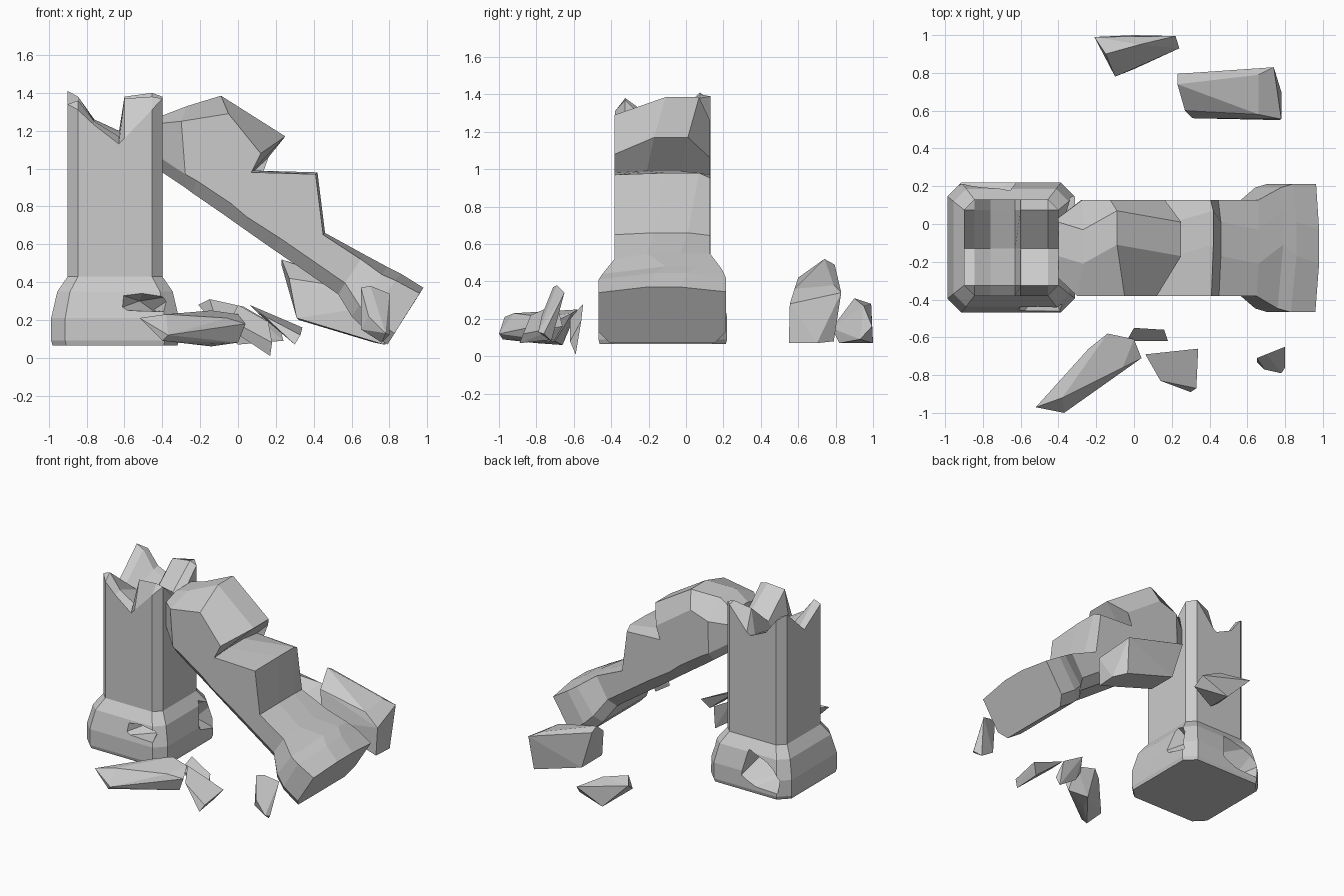
import bpy, bmesh
from mathutils import Vector


def finish(name, bm):
    bmesh.ops.recalc_face_normals(bm, faces=bm.faces)
    me = bpy.data.meshes.new(name)
    bm.to_mesh(me)
    bm.free()
    ob = bpy.data.objects.new(name, me)
    bpy.context.collection.objects.link(ob)
    return ob


def hull(name, pts):
    bm = bmesh.new()
    for p in pts:
        bm.verts.new(p)
    res = bmesh.ops.convex_hull(bm, input=bm.verts)
    junk = {e for e in res["geom_interior"] + res["geom_unused"]
            if isinstance(e, bmesh.types.BMVert)}
    bmesh.ops.delete(bm, geom=list(junk), context='VERTS')
    bmesh.ops.dissolve_limit(bm, angle_limit=0.09, verts=bm.verts, edges=bm.edges)
    return finish(name, bm)


def loft(bm, a, b):
    n = len(a)
    for k in range(n):
        bm.faces.new((a[k], a[(k + 1) % n], b[(k + 1) % n], b[k]))


# Standing stump: jagged height grid on top, chamfered rings below
xs = [-.90, -.845, -.76, -.63, -.60, -.455, -.40]
ys = [-.38, -.325, -.13, .075, .13]
heights = [[0, 1.34, 1.22, 1.41, 0],
           [1.31, 1.36, 1.20, 1.38, 1.37],
           [1.23, 1.25, 1.18, 1.25, 1.26],
           [1.13, 1.17, 1.15, 1.19, 1.20],
           [1.16, 1.37, 1.20, 1.38, 1.22],
           [1.31, 1.38, 1.24, 1.40, 1.39],
           [0, 1.37, 1.18, 1.38, 0]]
nx, ny = len(xs), len(ys)
bm = bmesh.new()
top = {}
for i, x in enumerate(xs):
    for j, y in enumerate(ys):
        if heights[i][j]:
            top[i, j] = bm.verts.new((x, y, heights[i][j]))
for i in range(nx - 1):
    for j in range(ny - 1):
        cell = [(i, j), (i + 1, j), (i + 1, j + 1), (i, j + 1)]
        bm.faces.new([top[c] for c in cell if c in top])
order = ([(i, 0) for i in range(1, nx - 1)] +
         [(nx - 1, j) for j in range(1, ny - 1)] +
         [(i, ny - 1) for i in range(nx - 2, 0, -1)] +
         [(0, j) for j in range(ny - 2, 0, -1)])
ring = [top[c] for c in order]
cx, cy = -.65, -.127
for z, s in ((.43, 1), (.35, 1.22), (.21, 1.35), (.09, 1.35), (.065, 1.32)):
    new = [bm.verts.new((cx + (xs[i] - cx) * s, cy + (ys[j] - cy) * s, z))
           for i, j in order]
    loft(bm, ring, new)
    ring = new
bm.faces.new(ring)
stump = finish("standing_pillar", bm)

# Broken bites in the base
bites = {
    "bite_front": [(-.66, -.54, .25), (-.64, -.50, .34), (-.50, -.54, .37),
                   (-.33, -.50, .33), (-.36, -.54, .24), (-.52, -.30, .30),
                   (-.45, -.32, .25)],
    "bite_right": [(-.26, -.05, .18), (-.26, .17, .12), (-.26, .15, .38),
                   (-.30, .03, .43), (-.46, .06, .30), (-.44, .12, .20)],
    "bite_back": [(-.96, .28, .22), (-.60, .28, .14), (-.64, .26, .40),
                  (-.88, .28, .32), (-.68, .02, .30), (-.86, .04, .18),
                  (-.94, .28, .09), (-.70, .28, .10)],
}
for name, pts in bites.items():
    cutter = hull(name, pts)
    mod = stump.modifiers.new(name, 'BOOLEAN')
    mod.operation = 'DIFFERENCE'
    mod.solver = 'EXACT'
    mod.object = cutter
    cutter.hide_render = True
    cutter.hide_viewport = True
    cutter.display_type = 'WIRE'

# Fallen half: bottom x,z  top x,z  front top x,z  half width, back drop
stations = [(-.40, .98, -.40, 1.28, -.40, 1.24, .16, .10),
            (-.28, .90, -.27, 1.33, -.30, 1.25, .255, .12),
            (-.24, .87, -.09, 1.385, -.05, 1.29, .255, .13),
            (-.08, .76, .25, 1.17, .12, 1.08, .255, .14),
            (.04, .675, .07, .99, .07, .98, .255, .02),
            (.19, .57, .42, .98, .41, .97, .255, .03),
            (.30, .495, .46, .66, .45, .65, .255, .02),
            (.53, .335, .66, .55, .65, .52, .255, .00),
            (.60, .22, .79, .48, .76, .44, .32, .02),
            (.67, .15, .86, .445, .83, .41, .34, .03),
            (.79, .07, .98, .37, .96, .34, .34, .03)]
bm = bmesh.new()
ring = None
for k, (bx, bz, tx, tz, fx, fz, w, db) in enumerate(stations):
    lo, hi = Vector((bx, 0, bz)), Vector((tx, 0, tz))
    up = (hi - lo).normalized()
    ridge = (-.12, -.16, -.06)[k % 3] - cy
    pts = [(lo, -w + .06), (lo, w - .06), (lo + up * .07, w),
           (hi - up * db, w), (hi, ridge + .13), (hi, ridge - .05),
           (Vector((fx, 0, fz)), -w), (lo + up * .07, -w)]
    new = [bm.verts.new((p.x, cy + y, p.z)) for p, y in pts]
    if ring:
        loft(bm, ring, new)
    else:
        bm.faces.new(new)
    ring = new
bm.faces.new(ring)
finish("fallen_pillar", bm)

# Scattered rubble
hull("rubble_back_large", [
    (.23, .74, .52), (.23, .795, .49), (.27, .60, .42), (.31, .56, .21),
    (.77, .55, .07), (.78, .555, .28), (.66, .58, .36), (.66, .79, .38),
    (.74, .83, .34), (.78, .70, .07), (.72, .79, .08), (.32, .79, .20)])
hull("rubble_back_small", [
    (-.21, .99, .28), (-.15, .90, .31), (.03, .95, .27), (.22, .995, .16),
    (.24, .93, .09), (-.10, .78, .15), (0, .82, .07), (0, 1.0, .07)])
hull("rubble_front_long", [
    (-.52, -.97, .21), (-.37, -1.0, .12), (-.40, -.98, .09), (-.38, -.92, .23),
    (-.24, -.66, .24), (-.14, -.58, .25), (0, -.61, .23), (.04, -.71, .18),
    (-.06, -.76, .21), (0, -.70, .08), (-.14, -.66, .06), (-.22, -.80, .07)])
hull("rubble_front_chip", [
    (-.21, -.60, .27), (-.15, -.58, .31), (-.04, -.62, .20), (0, -.55, .28),
    (.16, -.56, .19), (.18, -.62, .08), (.17, -.59, .01), (.02, -.60, .11)][2:])
hull("rubble_front_shard", [
    (.06, -.69, .28), (.34, -.66, .16), (.33, -.87, .12), (.30, -.89, .07),
    (.14, -.83, .22), (.29, -.70, .09), (.10, -.76, .24)])
hull("rubble_front_right", [
    (.65, -.71, .37), (.70, -.69, .38), (.80, -.65, .34), (.80, -.76, .12),
    (.78, -.79, .13), (.65, -.73, .15), (.69, -.77, .22), (.76, -.72, .08)])
